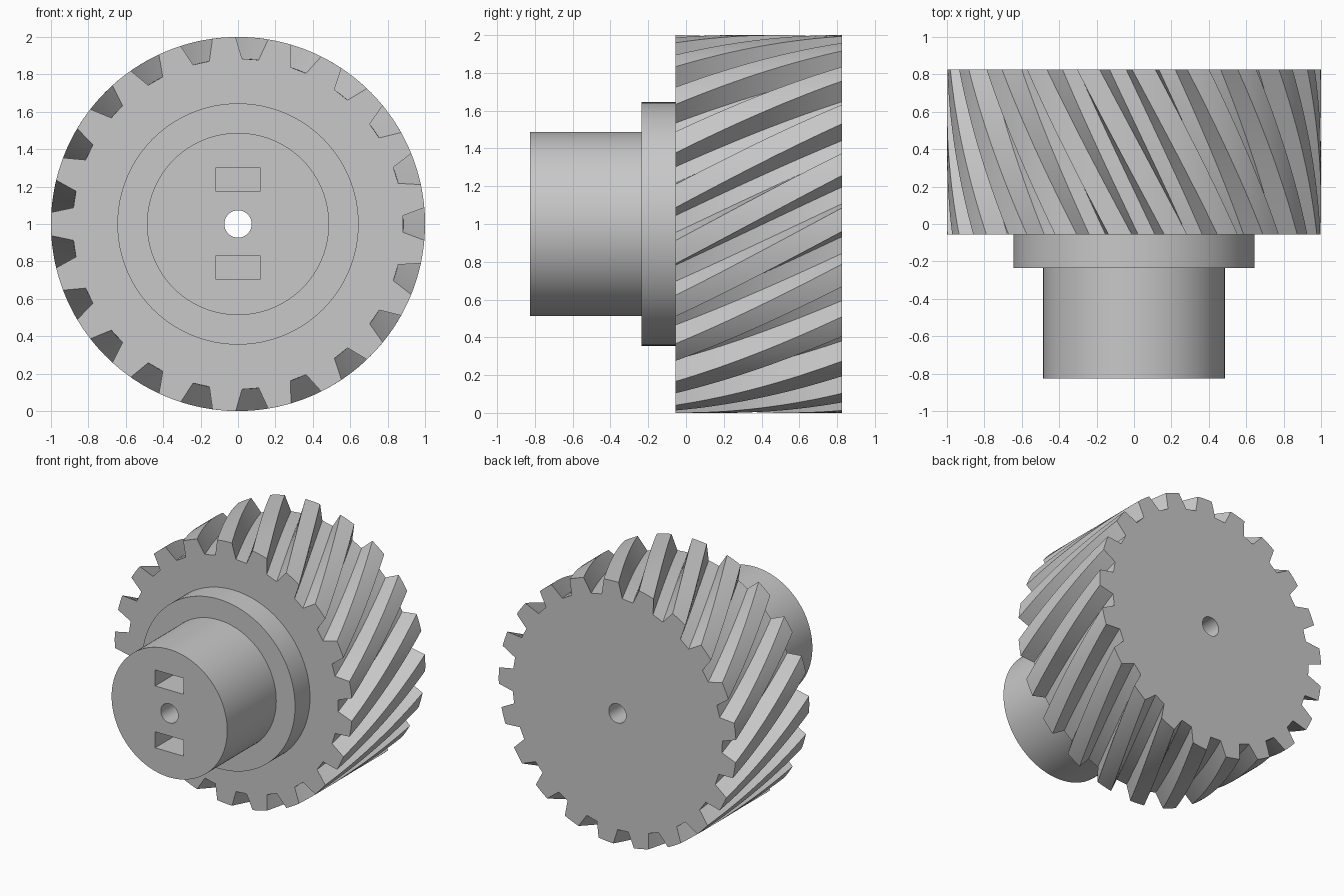
import bpy, bmesh
from math import sin, cos, radians, pi
from mathutils import Matrix

cube = bpy.data.objects.get("Cube")
if cube:
    bpy.data.objects.remove(cube, do_unlink=True)

# Main dimensions: the axis runs along y at height 1
TEETH, TWIST, STEPS = 21, radians(27), 16
FRONT, SHOULDER, GEAR_FRONT, BACK = -0.825, -0.235, -0.055, 0.825
TIP, ROOT = 1.0, 0.884

steel = bpy.data.materials.new("plain grey")
steel.use_nodes = True
grey = (0.578, 0.578, 0.578, 1)
steel.diffuse_color = grey
steel.node_tree.nodes["Principled BSDF"].inputs["Base Color"].default_value = grey


def finish(bm, name):
    bmesh.ops.recalc_face_normals(bm, faces=bm.faces)
    mesh = bpy.data.meshes.new(name)
    bm.to_mesh(mesh)
    bm.free()
    mesh.materials.append(steel)
    obj = bpy.data.objects.new(name, mesh)
    bpy.context.collection.objects.link(obj)
    return obj


def disc(name, radius, y0, y1, sides=96):
    bm = bmesh.new()
    place = Matrix.Translation((0, (y0 + y1) / 2, 1)) @ Matrix.Rotation(pi / 2, 4, "X")
    bmesh.ops.create_cone(bm, cap_ends=True, segments=sides, radius1=radius,
                          radius2=radius, depth=y1 - y0, matrix=place)
    return finish(bm, name)


def box(name, size, centre):
    bm = bmesh.new()
    bmesh.ops.create_cube(bm, size=1, matrix=Matrix.Translation(centre) @ Matrix.Diagonal((*size, 1)))
    return finish(bm, name)


def helical_gear(name):
    # One pitch: straight gap floor, sloped flanks, rounded tooth tip
    pitch = 2 * pi / TEETH
    gap_root, gap_tip = radians(2.9), radians(5)
    outline = []
    for t in range(TEETH):
        outline += [(ROOT, t * pitch - gap_root), (ROOT, t * pitch + gap_root)]
        land = pitch - 2 * gap_tip
        outline += [(TIP, t * pitch + gap_tip + land * i / 4) for i in range(5)]
    # Sweep the outline along the axis while it turns
    bm = bmesh.new()
    rings = []
    for s in range(STEPS + 1):
        f = s / STEPS
        y = GEAR_FRONT + (BACK - GEAR_FRONT) * f
        rings.append([bm.verts.new((r * cos(a + TWIST * f), y, 1 + r * sin(a + TWIST * f)))
                      for r, a in outline])
    n = len(outline)
    for a, b in zip(rings, rings[1:]):
        for i in range(n):
            j = (i + 1) % n
            bm.faces.new((a[i], a[j], b[j], b[i]))
    bm.faces.new(rings[0])
    bm.faces.new(rings[-1])
    return finish(bm, name)


def cut(obj, cutters):
    bpy.context.view_layer.objects.active = obj
    for c in cutters:
        mod = obj.modifiers.new("cut", "BOOLEAN")
        mod.operation, mod.solver, mod.object = "DIFFERENCE", "EXACT", c
        bpy.ops.object.modifier_apply(modifier=mod.name)


# Parts
gear = helical_gear("helical_gear")
collar = disc("collar", 0.645, SHOULDER, GEAR_FRONT)
hub = disc("hub", 0.487, FRONT, SHOULDER)

# Through bore and the two blind slots in the hub face
bore = disc("bore_cutter", 0.073, -1, 1, 48)
slots = [box("slot_cutter", (0.24, 0.6, 0.122), (0, FRONT, 1 + z)) for z in (0.238, -0.233)]
cut(gear, [bore])
cut(collar, [bore])
cut(hub, [bore] + slots)
for c in [bore] + slots:
    bpy.data.objects.remove(c, do_unlink=True)

# Smooth the round walls, keep the edges crisp
bpy.ops.object.select_all(action="DESELECT")
for obj in (gear, collar, hub):
    obj.select_set(True)
bpy.context.view_layer.objects.active = gear
bpy.ops.object.shade_smooth_by_angle(angle=radians(25))
